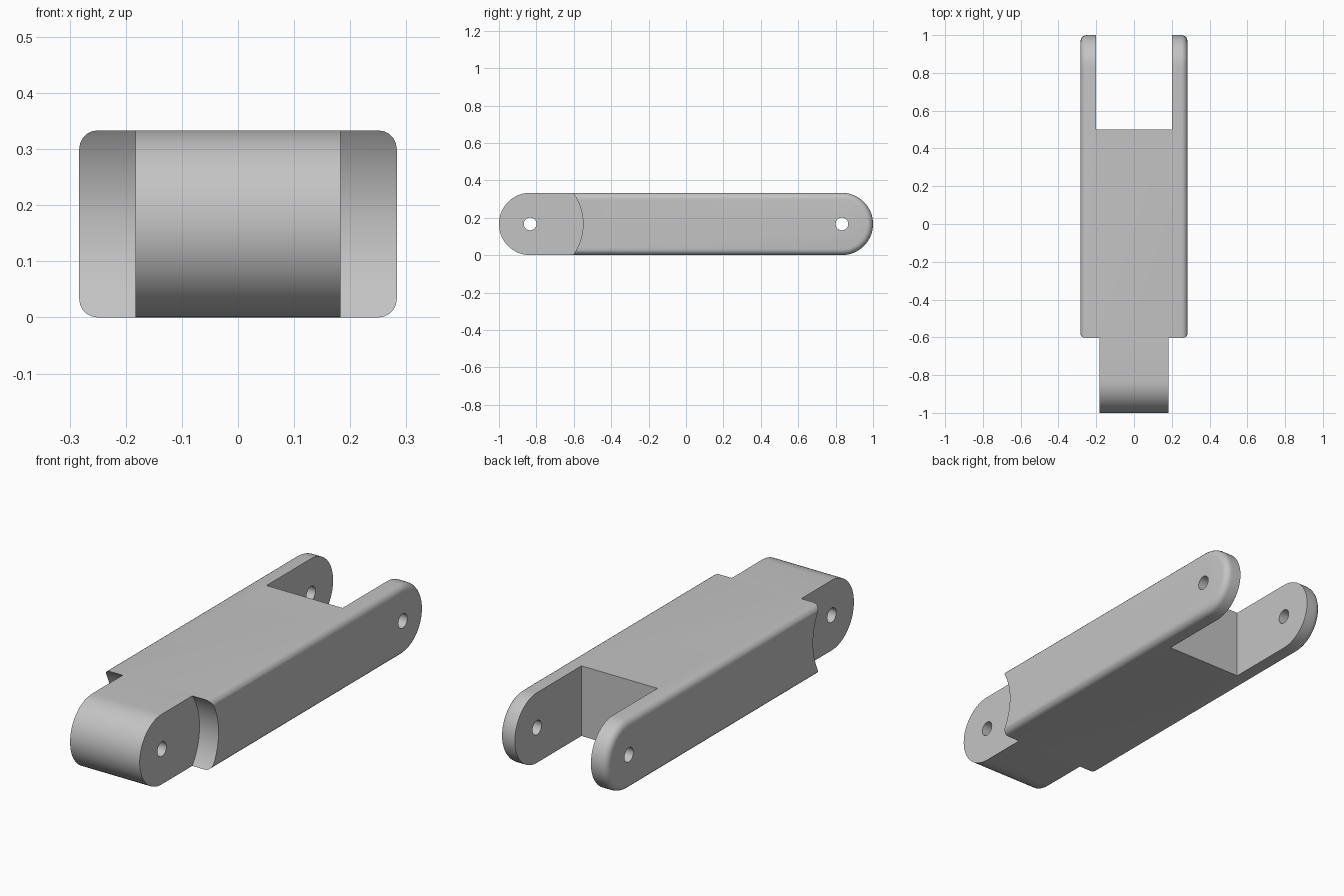
import bpy, bmesh, math
from mathutils import Matrix

cube = bpy.data.objects.get("Cube")
if cube:
    bpy.data.objects.remove(cube, do_unlink=True)

R = 1 / 6              # end radius, half of the bar height
PIVOT = 1 - R          # distance of each pin hole from the centre
HALF_W = 0.283
TONGUE = 0.183
SLOT = 0.2

grey = bpy.data.materials.new("light grey")
grey.use_nodes = True
colour = (0.55, 0.55, 0.55, 1)
grey.diffuse_color = colour
grey.node_tree.nodes["Principled BSDF"].inputs["Base Color"].default_value = colour


def add_object(name, bm):
    bmesh.ops.recalc_face_normals(bm, faces=bm.faces)
    mesh = bpy.data.meshes.new(name)
    bm.to_mesh(mesh)
    bm.free()
    mesh.materials.append(grey)
    obj = bpy.data.objects.new(name, mesh)
    bpy.context.collection.objects.link(obj)
    return obj


def cross_cylinder(name, radius, x, y, length, sides):
    """Cylinder lying along x at pin height."""
    bm = bmesh.new()
    bmesh.ops.create_cone(
        bm, cap_ends=True, segments=sides, radius1=radius, radius2=radius, depth=length,
        matrix=Matrix.Translation((x, y, R)) @ Matrix.Rotation(math.pi / 2, 4, "Y"))
    return add_object(name, bm)


# Link bar: round-ended profile, extruded across and rounded along both rims
bm = bmesh.new()
steps = 32
profile = []
for end in (1, -1):
    for i in range(steps + 1):
        a = math.pi * i / steps - math.pi / 2
        profile.append(bm.verts.new((-HALF_W, end * (PIVOT + R * math.cos(a)), R + end * R * math.sin(a))))
side = bm.faces.new(profile)
new = bmesh.ops.extrude_face_region(bm, geom=[side])["geom"]
bmesh.ops.translate(bm, verts=[v for v in new if isinstance(v, bmesh.types.BMVert)],
                    vec=(2 * HALF_W, 0, 0))
rims = [e for e in bm.edges if abs(e.verts[0].co.x - e.verts[1].co.x) < 1e-5]
bmesh.ops.bevel(bm, geom=rims, offset=0.033, segments=5, profile=0.5, affect="EDGES")
bar = add_object("link_bar", bm)

# Cutters: concave shoulders beside the tongue, fork slot, pin holes
cutters = []
for label, s in (("left", 1), ("right", -1)):
    cutters.append(cross_cylinder(label + "_shoulder_cutter", 0.283,
                                  s * (TONGUE + 0.25), -PIVOT, 0.5, 96))
for label, y in (("front", -PIVOT), ("back", PIVOT)):
    cutters.append(cross_cylinder(label + "_pin_hole_cutter", 0.034, 0, y, 1, 32))
bm = bmesh.new()
bmesh.ops.create_cube(bm, size=1, matrix=Matrix.Translation((0, 1, R))
                      @ Matrix.Diagonal((2 * SLOT, 1, 1, 1)))
cutters.append(add_object("fork_slot_cutter", bm))

bpy.context.view_layer.objects.active = bar
for cutter in cutters:
    mod = bar.modifiers.new(cutter.name, "BOOLEAN")
    mod.operation = "DIFFERENCE"
    mod.solver = "EXACT"
    mod.object = cutter
    bpy.ops.object.modifier_apply(modifier=mod.name)
for cutter in cutters:
    bpy.data.objects.remove(cutter, do_unlink=True)

# Smooth the curves, keep the cut edges crisp
bpy.ops.object.select_all(action="DESELECT")
bar.select_set(True)
bpy.ops.object.shade_smooth_by_angle(angle=math.radians(30))
